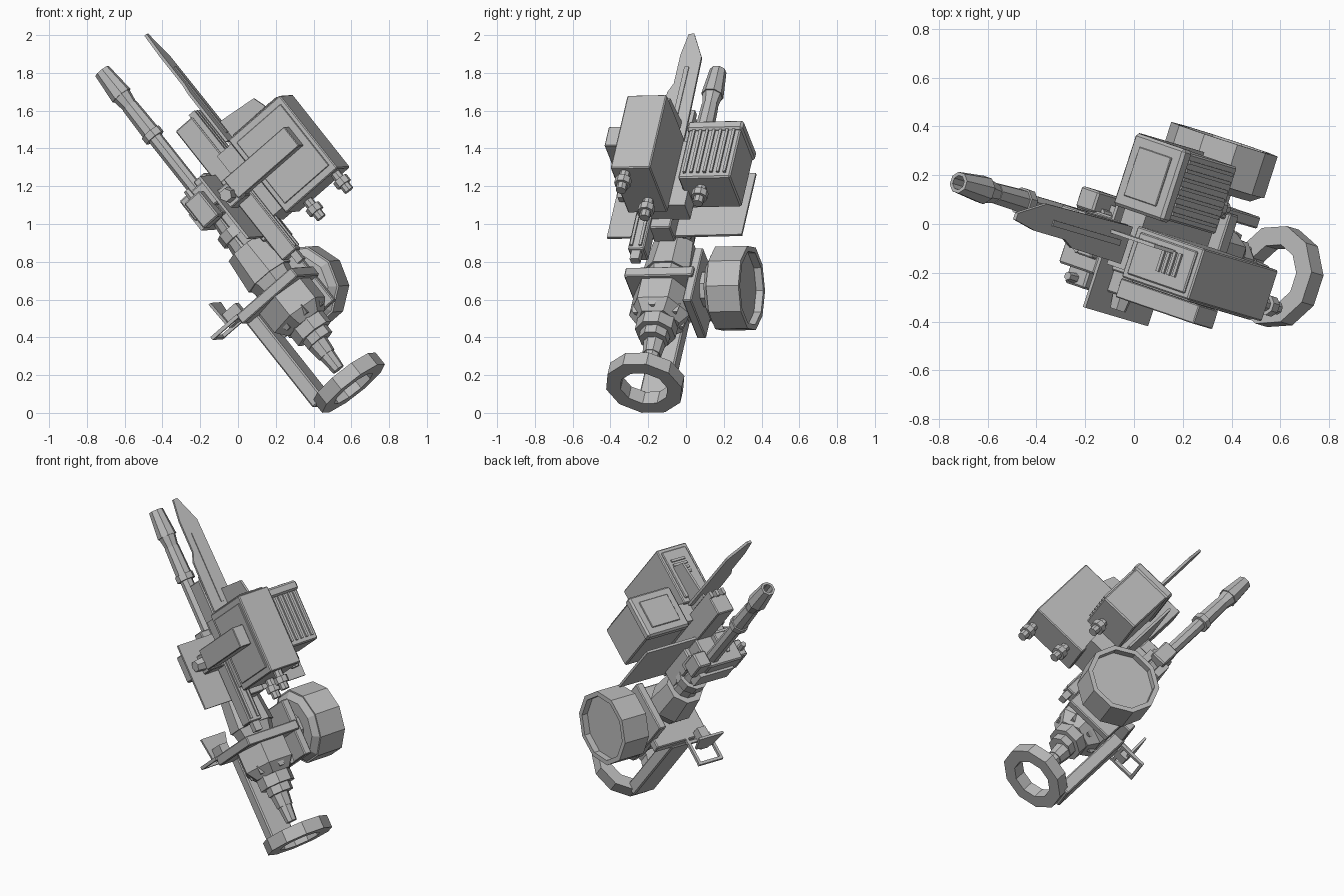
import bpy, bmesh, math
from mathutils import Vector, Matrix

if "Cube" in bpy.data.objects:
    bpy.data.objects.remove(bpy.data.objects["Cube"])

# One grey metal for every part
grey = bpy.data.materials.new("grey_metal")
grey.use_nodes = True
grey.diffuse_color = (.5, .5, .5, 1)
grey.node_tree.nodes["Principled BSDF"].inputs["Base Color"].default_value = grey.diffuse_color

# Tilted frame: along runs from muzzle to rear, up is the case side, across is the drum side
along_axis = Vector((.61, -.18, -.77)).normalized()
across_axis = Vector((.31, .95, .02))
across_axis = (across_axis - along_axis * across_axis.dot(along_axis)).normalized()
up_axis = along_axis.cross(across_axis)
FRAME = Matrix((along_axis, up_axis, across_axis)).transposed().to_4x4()
FRAME.translation = Vector((-.72, .17, 1.81))


def finish(name, bm, bevel=0):
    """Chamfer the part, place it in the tilted frame and add it to the scene."""
    if bevel:
        bmesh.ops.bevel(bm, geom=bm.edges[:], offset=bevel, segments=1, affect='EDGES')
    bm.transform(FRAME)
    bmesh.ops.recalc_face_normals(bm, faces=bm.faces[:])
    mesh = bpy.data.meshes.new(name)
    bm.to_mesh(mesh)
    bm.free()
    mesh.materials.append(grey)
    bpy.context.collection.objects.link(bpy.data.objects.new(name, mesh))


def box(name, along, up, across, bevel=0):
    """Box given by its span on each axis."""
    bm = bmesh.new()
    bmesh.ops.create_cube(bm, size=1)
    for vert in bm.verts:
        vert.co = [(low + high) / 2 + side * (high - low)
                   for side, (low, high) in zip(vert.co, (along, up, across))]
    finish(name, bm, bevel)


def bars(name, count, start, step, width, along, up=None, across=None):
    """Row of equal bars, stepped along whichever span is left out."""
    for k in range(count):
        span = (start + k * step, start + k * step + width)
        box(name, along, up or span, across or span)


def rod(name, span, radius, end=None, centre=(0, 0), sides=8, bore=0, sideways=False):
    """Straight or tapered rod, hollow when it has a bore."""
    profile = [(span[0], radius), (span[1], end or radius)]
    if bore:
        profile += [(span[1], bore), (span[0], bore)]
    bm = bmesh.new()
    rings = []
    for depth, size in profile:
        ring = []
        for i in range(sides):
            turn = math.tau * (i + .5) / sides
            x, y = centre[0] + size * math.cos(turn), centre[1] + size * math.sin(turn)
            ring.append(bm.verts.new((x, y, depth) if sideways else (depth, x, y)))
        rings.append(ring)
    pairs = list(zip(rings, rings[1:]))
    if bore:
        pairs.append((rings[-1], rings[0]))
    else:
        bm.faces.new(rings[0])
        bm.faces.new(rings[-1])
    for low, high in pairs:
        for i in range(sides):
            bm.faces.new((low[i - 1], low[i], high[i], high[i - 1]))
    finish(name, bm)


def sheet(name, outline, level, thickness, upright=False):
    """Thin plate: outline of (along, across), or of (along, up) when upright."""
    bm = bmesh.new()
    layers = []
    for height in (level, level + thickness):
        layers.append([bm.verts.new((p, q, height) if upright else (p, height, q))
                       for p, q in outline])
        bm.faces.new(layers[-1])
    bottom, top = layers
    for i in range(len(outline)):
        bm.faces.new((bottom[i - 1], bottom[i], top[i], top[i - 1]))
    finish(name, bm)


# Barrel with hollow muzzle brake and collar
rod("muzzle_brake_front", span=(0, .17), radius=.045, end=.06, bore=.03)
rod("muzzle_brake_neck", span=(.16, .25), radius=.055, end=.04)
rod("muzzle_brake_rear", span=(.24, .43), radius=.045, end=.05)
rod("barrel_collar", span=(.42, .46), radius=.058)
rod("barrel", span=(.4, 1), radius=.04)

# Central body, from the barrel socket to the tail cone
body = (.02, 0)
rod("barrel_socket", span=(.87, 1.03), radius=.075, centre=body, sides=10)
rod("socket_neck", span=(1, 1.25), radius=.06, end=.085, centre=body, sides=10)
rod("socket_ring", span=(1.1, 1.16), radius=.095, centre=body, sides=10)
rod("body_housing", span=(1.23, 1.43), radius=.12, end=.14, centre=body)
rod("body_waist", span=(1.42, 1.55), radius=.13, end=.1, centre=body)
rod("hex_body", span=(1.54, 1.69), radius=.17, centre=body, sides=6)
rod("hex_taper", span=(1.69, 1.75), radius=.17, end=.12, centre=body, sides=6)
rod("tail_collar", span=(1.74, 1.82), radius=.11, centre=body)
rod("tail_step", span=(1.81, 1.87), radius=.08, centre=body)
rod("tail_cone", span=(1.86, 1.95), radius=.06, end=.05)
rod("tail_rod", span=(1.94, 2.05), radius=.045, end=.035)

# Triangular lugs on the hexagonal body
for k in range(6):
    turn = math.tau * k / 6
    lug = (body[0] + math.cos(turn) / 8, math.sin(turn) / 8)
    rod("body_lug", span=(1.68, 1.73), radius=.03, end=.02, centre=lug, sides=3)

# Shoulder ring and its strut
rod("shoulder_ring", span=(2.1, 2.18), radius=.21, sides=10, bore=.13)
box("ring_strut", along=(1.54, 2.13), up=(-.22, -.14), across=(-.08, .08), bevel=.008)

# Flange, side bracket and open-backed drum
drum = (1.52, .02)
box("mount_flange", along=(1.5, 1.56), up=(-.21, .19), across=(-.18, .2), bevel=.006)
box("drum_bracket", along=(1.36, 1.72), up=(-.15, .17), across=(.17, .22), bevel=.006)
rod("drum_hub", span=(.2, .3), radius=.1, centre=drum, sideways=True)
rod("drum_shoulder", span=(.27, .3), radius=.18, end=.22, centre=drum, sides=10, sideways=True)
rod("drum_core", span=(.3, .44), radius=.21, centre=drum, sides=10, sideways=True)
rod("drum_rim", span=(.3, .48), radius=.23, centre=drum, sides=10, bore=.2, sideways=True)

# Wire rest on the underside
sheet("rest_plate", [(1.36, -.18), (1.36, 0), (1.5, -.04), (1.5, -.16)], level=-.29, thickness=.015)
box("rest_neck", along=(1.44, 1.52), up=(-.29, -.18), across=(-.14, -.08))
bars("rest_leg", 2, start=-.19, step=.16, width=.018, along=(1.5, 1.52), up=(-.38, -.2))
bars("rest_bar", 2, start=-.39, step=.15, width=.018, along=(1.5, 1.52), across=(-.19, -.01))

# Wide shield plate, receiver and rails
box("shield_plate", along=(.84, 1.26), up=(.14, .155), across=(-.34, .41))
box("receiver", along=(.52, 1.28), up=(.13, .25), across=(-.08, .04), bevel=.006)
box("receiver_foot", along=(.95, 1.24), up=(.03, .15), across=(-.08, .08), bevel=.008)
bars("receiver_rib", 3, start=-.07, step=.045, width=.02, along=(.5, .8), up=(.24, .28))
box("lower_rail", along=(.9, 1.44), up=(.17, .27), across=(-.16, -.07), bevel=.006)
box("rail_tip", along=(1.43, 1.5), up=(.22, .26), across=(-.14, -.09))
bars("rail_rib", 2, start=-.15, step=.05, width=.015, along=(.95, 1.42), up=(.26, .28))
box("case_base", along=(.78, 1.22), up=(.24, .36), across=(-.14, .14))

# Long pointed blade with raised rib and gusset
sheet("blade", [(.02, -.07), (.02, -.04), (.18, .03), (.75, .04), (.75, -.12), (.42, -.115),
                (.36, -.09), (.16, -.09)], level=.32, thickness=.016)
box("blade_rib", along=(.25, .7), up=(.33, .342), across=(-.05, -.025))
sheet("blade_gusset", [(.62, .3), (.65, .56), (.78, .6), (.78, .3)],
      level=-.01, thickness=.015, upright=True)

# Large upper case with lid, side panel and end slats
box("large_case", along=(.76, 1.26), up=(.35, .725), across=(-.17, .05), bevel=.006)
box("large_case_lid", along=(.75, .78), up=(.38, .7), across=(-.15, .03), bevel=.005)
box("large_case_panel", along=(.8, 1.22), up=(.38, .7), across=(-.178, -.16), bevel=.003)
bars("case_end_slat", 4, start=.53, step=.03, width=.015, along=(.74, .76), across=(-.1, 0))

# Smaller rear case with lid, inset and cooling fins
box("small_case", along=(.76, 1.12), up=(.21, .465), across=(.11, .4), bevel=.008)
box("small_case_lid", along=(.74, .8), up=(.2, .48), across=(.1, .41), bevel=.012)
box("small_case_inset", along=(.733, .75), up=(.25, .43), across=(.15, .36), bevel=.003)
bars("cooling_fin", 7, start=.135, step=.037, width=.015, along=(.8, 1.09), up=(.46, .478))

# Rear nozzles on both cases
for start, centre in ((1.25, (.68, -.1)), (1.25, (.45, -.03)), (1.1, (.38, .22))):
    rod("nozzle_stem", span=(start, start + .13), radius=.028, centre=centre)
    rod("nozzle_nut", span=(start + .05, start + .09), radius=.044, centre=centre)

# Side arm with pivot
box("side_arm", along=(.92, 1.05), up=(.22, .66), across=(-.26, -.18), bevel=.004)
box("arm_root", along=(.94, 1.06), up=(.12, .26), across=(-.25, -.12), bevel=.006)
rod("arm_pivot", span=(-.31, -.2), radius=.035, end=.05, centre=(1, .19), sides=6, sideways=True)

# Breech blocks around the barrel socket
box("breech_block", along=(.84, .98), up=(-.06, .14), across=(-.2, .05), bevel=.008)
box("breech_cap", along=(.88, 1.05), up=(-.03, .08), across=(-.27, -.17), bevel=.008)
box("breech_side", along=(.82, .96), up=(-.05, .05), across=(.04, .13), bevel=.008)
box("breech_latch", along=(.8, .9), up=(.05, .13), across=(-.14, -.06), bevel=.006)
bars("breech_clamp", 2, start=-.075, step=.11, width=.045, along=(.92, 1.03), across=(-.16, .09))
for side in (-.24, -.12):
    rod("breech_bolt", span=(.83, .9), radius=.018, end=.022, centre=(.02, side), sides=6)
